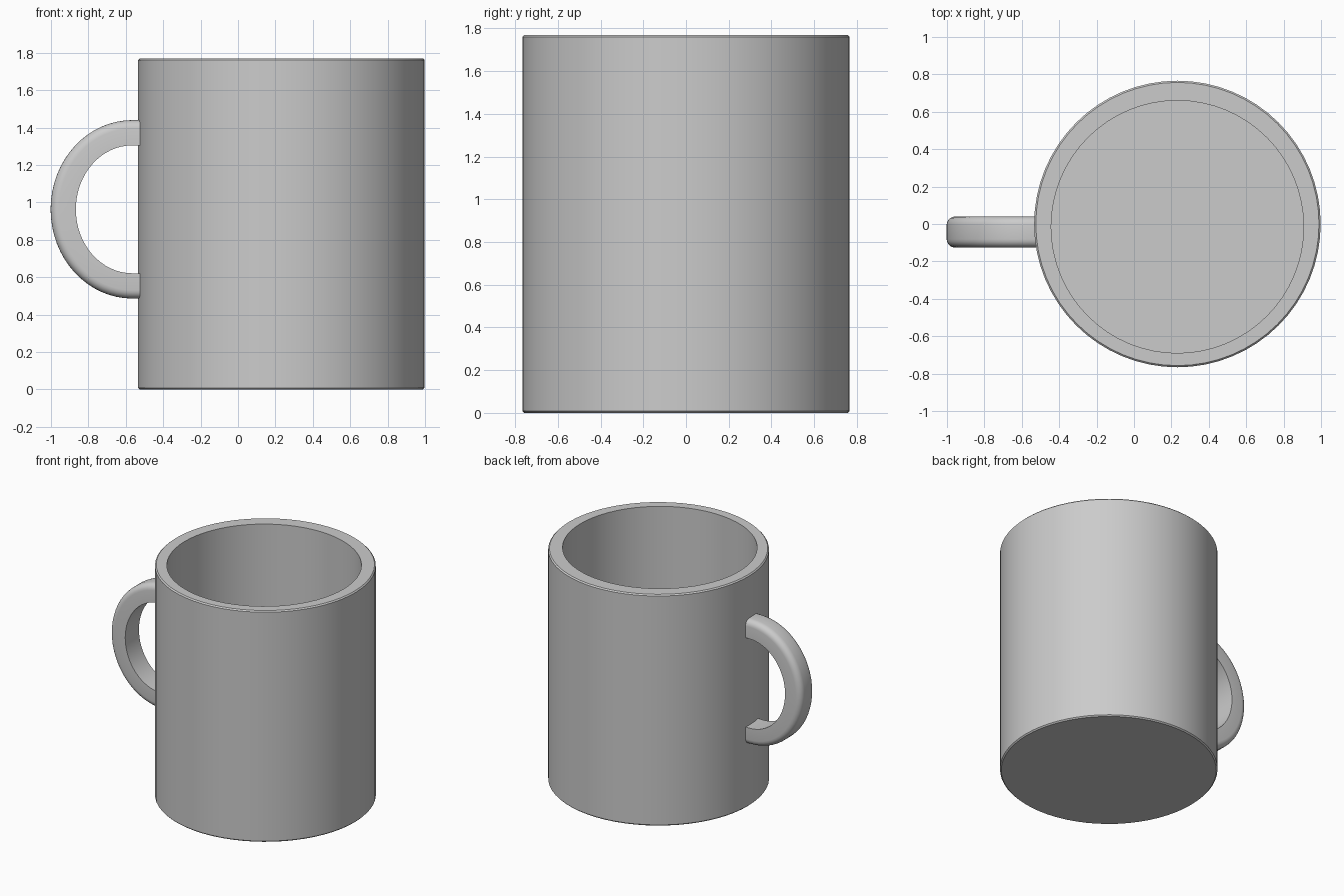
import bpy, bmesh, math

if "Cube" in bpy.data.objects:
    bpy.data.objects.remove(bpy.data.objects["Cube"])

SEG = 64
CX = 0.232


def finish(bm, name, angle):
    bmesh.ops.recalc_face_normals(bm, faces=bm.faces)
    mesh = bpy.data.meshes.new(name)
    bm.to_mesh(mesh)
    bm.free()
    obj = bpy.data.objects.new(name, mesh)
    bpy.context.collection.objects.link(obj)
    bpy.ops.object.select_all(action='DESELECT')
    obj.select_set(True)
    bpy.context.view_layer.objects.active = obj
    bpy.ops.object.shade_smooth_by_angle(angle=math.radians(angle))
    return obj


def bridge(bm, a, b):
    n = len(a)
    for i in range(n):
        j = (i + 1) % n
        bm.faces.new((a[i], a[j], b[j], b[i]))


# Cup body: rings (radius, z, y centre) from the base, up the wall and down inside
rings_spec = [(0.757, 0, 0), (0.766, 0.009, 0), (0.766, 1.761, 0),
              (0.757, 1.77, 0), (0.675, 1.77, -0.015), (0.675, 0.10, -0.015)]
bm = bmesh.new()
rings = []
for r, z, cy in rings_spec:
    rings.append([bm.verts.new((CX + r * math.cos(2 * math.pi * i / SEG),
                                cy + r * math.sin(2 * math.pi * i / SEG), z))
                  for i in range(SEG)])
for a, b in zip(rings, rings[1:]):
    bridge(bm, a, b)
bm.faces.new(rings[0])
bm.faces.new(rings[-1])
finish(bm, "cup_body", 30)

# Handle section: (depth outwards, y), sharp inner corners and rounded outer corners
T, HALF, FIL, HY = 0.135, 0.083, 0.045, -0.043
section = [(0, HALF)]
for k in range(6):
    t = math.pi / 2 * k / 5
    section.append((T - FIL + FIL * math.sin(t), HALF - FIL + FIL * math.cos(t)))
section += [(d, -y) for d, y in reversed(section)]

# Handle: sweep the section round a half ellipse, with short straight ends into the wall
EX, EZ, RX, RZ, END = -0.565, 0.963, 0.302, 0.342, -0.505
N = 32
stations = [(math.pi / 2, END)]
stations += [(math.pi / 2 + math.pi * i / N, EX) for i in range(N + 1)]
stations += [(3 * math.pi / 2, END)]
bm = bmesh.new()
loops = []
for t, cx in stations:
    loops.append([bm.verts.new((cx + (RX + d) * math.cos(t), HY + y,
                                EZ + (RZ + d) * math.sin(t)))
                  for d, y in section])
for a, b in zip(loops, loops[1:]):
    bridge(bm, a, b)
bm.faces.new(loops[0])
bm.faces.new(loops[-1])
finish(bm, "handle", 35)
